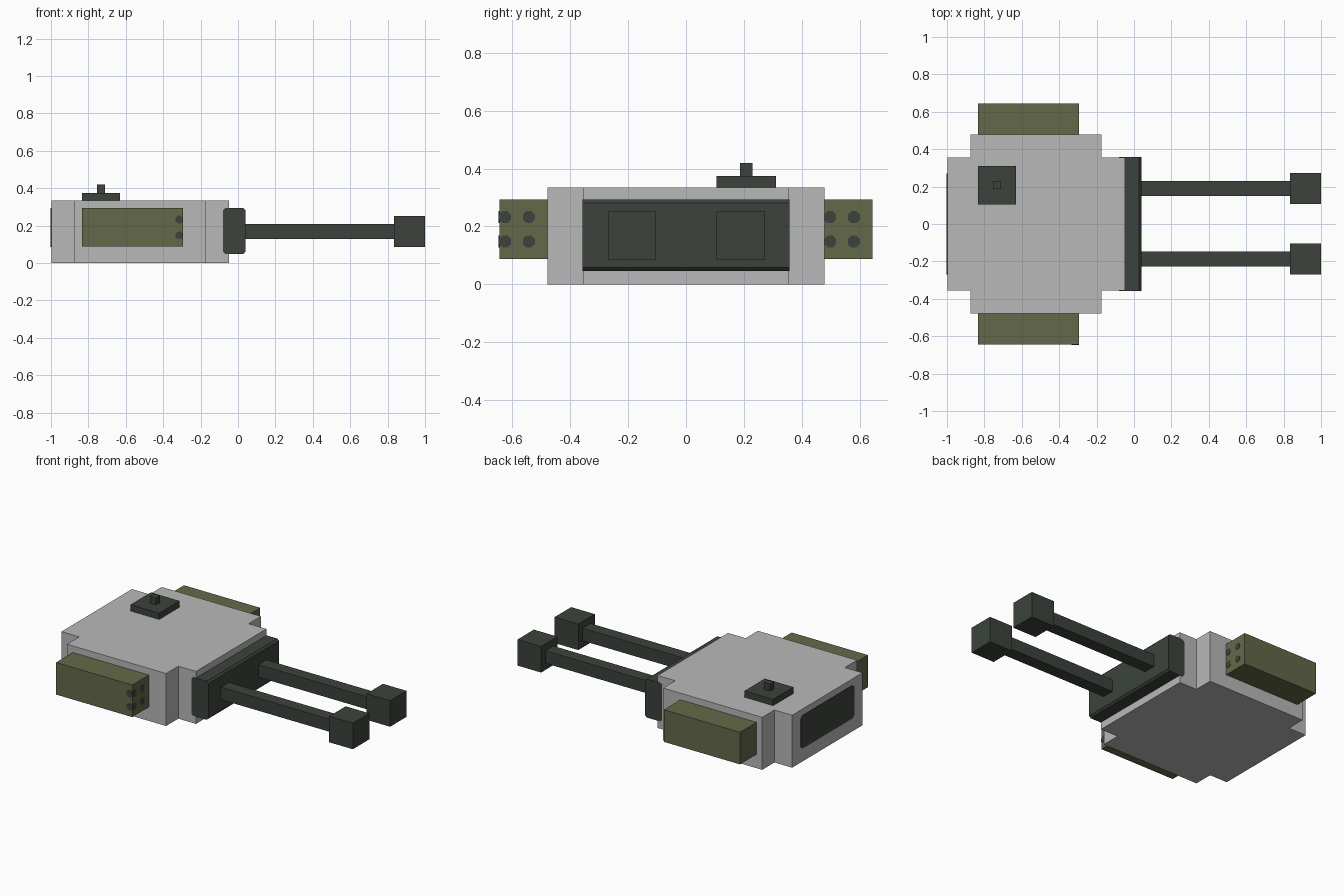
import bpy, bmesh, math

old = bpy.data.objects.get("Cube")
if old:
    bpy.data.objects.remove(old, do_unlink=True)


def material(name, rgb):
    m = bpy.data.materials.new(name)
    m.use_nodes = True
    m.diffuse_color = (*rgb, 1)
    bsdf = next(n for n in m.node_tree.nodes if n.type == 'BSDF_PRINCIPLED')
    bsdf.inputs["Base Color"].default_value = (*rgb, 1)
    return m


GREY = material("light grey", (0.485, 0.485, 0.485))
OLIVE = material("olive green", (0.125, 0.141, 0.067))
DARK = material("dark gunmetal", (0.045, 0.055, 0.045))


def prism(name, points, offset, mat):
    """Extrude a closed 3D outline by an offset vector."""
    bm = bmesh.new()
    face = bm.faces.new([bm.verts.new(p) for p in points])
    ext = bmesh.ops.extrude_face_region(bm, geom=[face])
    moved = [v for v in ext["geom"] if isinstance(v, bmesh.types.BMVert)]
    bmesh.ops.translate(bm, verts=moved, vec=offset)
    bmesh.ops.recalc_face_normals(bm, faces=bm.faces)
    mesh = bpy.data.meshes.new(name)
    bm.to_mesh(mesh)
    bm.free()
    mesh.materials.append(mat)
    ob = bpy.data.objects.new(name, mesh)
    bpy.context.collection.objects.link(ob)
    return ob


def box(name, x, y, z, mat):
    pts = [(x[0], y[0], z[0]), (x[1], y[0], z[0]), (x[1], y[1], z[0]), (x[0], y[1], z[0])]
    return prism(name, pts, (0, 0, z[1] - z[0]), mat)


def rounded(a, b, r, steps):
    """2D rectangle outline, ranges a and b, with rounded or chamfered corners."""
    pts = []
    corners = [(a[1] - r, b[1] - r), (a[0] + r, b[1] - r), (a[0] + r, b[0] + r), (a[1] - r, b[0] + r)]
    for q, (cx, cy) in enumerate(corners):
        for i in range(steps + 1):
            t = math.pi / 2 * (q + i / steps)
            pts.append((cx + r * math.cos(t), cy + r * math.sin(t)))
    return pts


def octagon(cx, cy, r):
    return [(cx + r * math.cos(math.pi / 8 * (2 * i + 1)),
             cy + r * math.sin(math.pi / 8 * (2 * i + 1))) for i in range(8)]


# Turret body: one slab with notched corners
quarter = [(0.475, 0.355), (0.35, 0.355), (0.35, 0.478)]
outline = (quarter + [(-x, y) for x, y in reversed(quarter)]
           + [(-x, -y) for x, y in quarter] + [(x, -y) for x, y in reversed(quarter)])
prism("turret_body", [(x - 0.523, y, 0) for x, y in outline], (0, 0, 0.335), GREY)

# Dark panel set on the rear wall
prism("rear_panel", [(-1.002, y, z) for y, z in rounded((-0.27, 0.27), (0.085, 0.295), 0.025, 3)],
      (0.006, 0, 0), DARK)

# Gun mantlet with chamfered long edges
prism("gun_mantlet", [(x, -0.357, z) for x, z in rounded((-0.08, 0.04), (0.047, 0.293), 0.012, 1)],
      (0, 0.714, 0), DARK)

# Twin guns
for side, y in (("left", 0.189), ("right", -0.187)):
    box(side + "_barrel", (0.03, 0.85), (y - 0.04, y + 0.04), (0.129, 0.209), DARK)
    box(side + "_muzzle", (0.833, 1.0), (y - 0.083, y + 0.083), (0.086, 0.252), DARK)

# Side pods with four tubes each in the front end
for side, y0, y1, ty in (("left", 0.46, 0.645, 0.498), ("right", -0.645, -0.46, -0.625)):
    box(side + "_pod", (-0.833, -0.295), (y0, y1), (0.088, 0.293), OLIVE)
    for j, y in enumerate((ty, ty + 0.082)):
        for k, z in enumerate((0.148, 0.232)):
            prism(f"{side}_tube_{j}{k}", [(-0.33, py, pz) for py, pz in octagon(y, z, 0.0225)],
                  (0.037, 0, 0), DARK)

# Tube ends that show through the outer wall of the right pod
for k, z in enumerate((0.148, 0.232)):
    prism(f"right_pod_port_{k}", [(px, -0.647, pz) for px, pz in octagon(-0.314, z, 0.0225)],
          (0, 0.006, 0), DARK)

# Roof hatch and its knob
box("roof_hatch", (-0.833, -0.63), (0.105, 0.311), (0.33, 0.375), DARK)
box("hatch_knob", (-0.753, -0.71), (0.187, 0.229), (0.37, 0.419), DARK)
